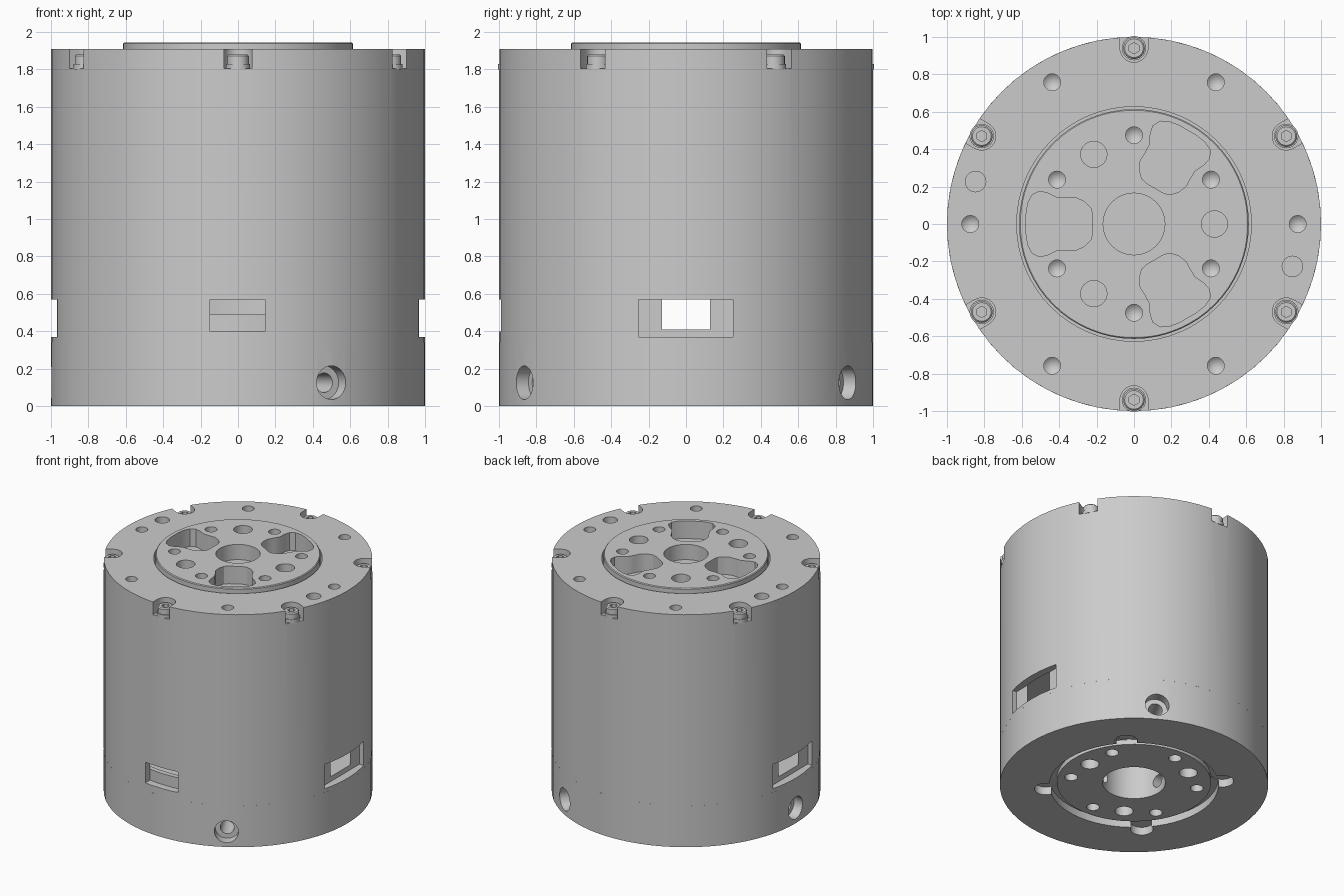
import bpy, bmesh
from math import cos, sin, pi, radians
from mathutils import Matrix, Vector

if "Cube" in bpy.data.objects:
    bpy.data.objects.remove(bpy.data.objects["Cube"], do_unlink=True)

GREY = (0.6, 0.6, 0.6, 1)
metal = bpy.data.materials.new("plain grey metal")
metal.use_nodes = True
metal.diffuse_color = GREY
metal.node_tree.nodes["Principled BSDF"].inputs["Base Color"].default_value = GREY

TOP = 1.91      # housing top
FLANGE = 1.945  # output flange top
SEAM = 0.34     # joint between base and housing


def make(name, bm, matrix=None):
    bmesh.ops.recalc_face_normals(bm, faces=bm.faces)
    mesh = bpy.data.meshes.new(name)
    bm.to_mesh(mesh)
    bm.free()
    mesh.materials.append(metal)
    obj = bpy.data.objects.new(name, mesh)
    bpy.context.collection.objects.link(obj)
    if matrix:
        mesh.transform(matrix)
    return obj


def lathe(name, profile, segs=32, matrix=None, closed=False):
    """Revolve (radius, height) points about z into a solid."""
    bm = bmesh.new()
    rings = []
    for r, z in profile:
        n = segs if r > 0 else 1
        rings.append([bm.verts.new((r * cos(2 * pi * i / segs), r * sin(2 * pi * i / segs), z))
                      for i in range(n)])
    pairs = list(zip(rings, rings[1:]))
    if closed:
        pairs.append((rings[-1], rings[0]))
    for a, b in pairs:
        for i in range(segs):
            j = (i + 1) % segs
            quad = [a[i % len(a)], a[j % len(a)], b[j % len(b)], b[i % len(b)]]
            bm.faces.new(list(dict.fromkeys(quad)))
    if not closed:
        for ring in (rings[0], rings[-1]):
            if len(ring) > 1:
                bm.faces.new(ring)
    return make(name, bm, matrix)


def rod(name, r, z0, z1, segs=32, matrix=None):
    return lathe(name, [(r, z0), (r, z1)], segs, matrix)


def prism(name, points, z0, z1, matrix=None):
    bm = bmesh.new()
    face = bm.faces.new([bm.verts.new((x, y, z0)) for x, y in points])
    up = bmesh.ops.extrude_face_region(bm, geom=[face])["geom"]
    bmesh.ops.translate(bm, vec=(0, 0, z1 - z0),
                        verts=[v for v in up if isinstance(v, bmesh.types.BMVert)])
    return make(name, bm, matrix)


def box(name, x0, x1, y0, y1, z0, z1):
    return prism(name, [(x0, y0), (x1, y0), (x1, y1), (x0, y1)], z0, z1)


def turn(deg):
    return Matrix.Rotation(radians(deg), 4, 'Z')


def at(r, deg):
    return turn(deg) @ Matrix.Translation((r, 0, 0))


def cut(target, cutters):
    for c in cutters:
        c.hide_render = True
        mod = target.modifiers.new("cut", 'BOOLEAN')
        mod.operation = 'DIFFERENCE'
        mod.solver = 'EXACT'
        mod.object = c
        bpy.context.view_layer.objects.active = target
        bpy.ops.object.modifier_apply(modifier=mod.name)
        bpy.data.objects.remove(c, do_unlink=True)


def drill(r, deg, z):
    """Blind screw hole with a conical bottom."""
    return lathe("drill", [(0, z - 0.1), (0.045, z - 0.06), (0.045, z + 0.1)], 24, at(r, deg))


parts = []

# Housing: hollow behind the windows, flange seat on top
housing = rod("housing", 1, SEAM, TOP, 64)
cut(housing, [rod("cavity", 0.94, 0.41, 0.8, 64),
              rod("flange_seat", 0.627, 1.65, 2.1, 64),
              box("right_window", 0.93, 1.1, -0.255, 0.25, 0.37, 0.57),
              box("left_window", -1.1, -0.93, -0.255, 0.25, 0.37, 0.57),
              box("front_window", -0.15, 0.145, -1.1, -0.85, 0.4, 0.57)])
# Screw notches open to the outside
notch = [(0.075 * cos(radians(a)), 0.075 * sin(radians(a))) for a in range(90, 271, 15)]
notch += [(0.2, -0.075), (0.2, 0.075)]
cut(housing, [prism("notch", notch, 1.805, 2.1, at(0.94, a)) for a in range(30, 390, 60)])
cut(housing, [drill(0.875, a, TOP) for a in range(0, 360, 60)])
cut(housing, [rod("dowel_hole", 0.055, 1.8, 2.1, 24, at(0.877, a)) for a in (165, -15)])
parts.append(housing)

# Locating lip inside the housing, open at the side windows
lip = lathe("inner_lip", [(0.9, 0.4), (0.94, 0.4), (0.94, 0.49), (0.9, 0.49)], 64, closed=True)
cut(lip, [box("lip_gap", -1.1, 1.1, -0.27, 0.225, 0.3, 0.6)])
parts.append(lip)

# Output flange with pockets and holes
flange = lathe("output_flange", [(0.614, 1.65), (0.614, FLANGE - 0.006), (0.608, FLANGE)], 64)
half = [(0.577, 0.05), (0.568, 0.11), (0.545, 0.155), (0.505, 0.175), (0.46, 0.165),
        (0.41, 0.14), (0.36, 0.138), (0.31, 0.14), (0.265, 0.12), (0.23, 0.085), (0.222, 0.05)]
pocket = half + [(x, -y) for x, y in reversed(half)]
cut(flange, [prism("pocket", pocket, 1.8, 2.1, turn(a)) for a in (60, 180, 300)])
cut(flange, [rod("centre_hole", 0.165, 1.82, 2.1, 48)])
cut(flange, [rod("pin_hole", 0.07, 1.82, 2.1, 32, at(0.43, a)) for a in (0, 120, 240)])
cut(flange, [drill(0.475, a, FLANGE) for a in range(30, 390, 60)])
parts.append(flange)

# Socket screws in the notches
for k in range(6):
    place = at(0.94, 30 + 60 * k)
    screw = lathe(f"socket_screw_{k + 1}",
                  [(0.065, 1.8), (0.065, 1.83), (0.058, 1.83), (0.058, 1.872), (0.05, 1.88)], 24, place)
    cut(screw, [rod("hex_socket", 0.03, 1.85, 2, 6, place)])
    parts.append(screw)

# Base: inset plate, ring groove, rim scallops, bore and holes
base = rod("base", 1, 0, SEAM, 72)
cut(base, [rod("plate_inset", 0.6, -0.1, 0.02, 64),
           lathe("ring_groove", [(0.575, -0.1), (0.63, -0.1), (0.63, 0.06), (0.575, 0.06)], 64, closed=True),
           rod("bore", 0.235, -0.1, 0.3, 48)])
cut(base, [rod("scallop", 0.085, -0.1, 0.065, 32, at(0.66, a)) for a in range(45, 405, 90)])
cut(base, [rod("pin_hole", 0.068, -0.1, 0.2, 32, at(0.43, a)) for a in (0, 120, 240)])
cut(base, [rod("bolt_hole", 0.048, -0.1, 0.2, 24, at(0.475, a)) for a in range(30, 390, 60)])
# Counterbored radial holes reaching the bore
for a in (60, 180, 300):
    aim = Matrix.Translation(Vector((0, 0, 0.125))) @ turn(a) @ Matrix.Rotation(pi / 2, 4, 'Y')
    cut(base, [lathe("radial_hole", [(0.052, 0.2), (0.052, 0.92), (0.09, 0.92), (0.09, 1.1)], 32, aim)])
parts.append(base)

# Smooth curved walls, crisp edges
bpy.ops.object.select_all(action='DESELECT')
for p in parts:
    p.select_set(True)
bpy.context.view_layer.objects.active = base
bpy.ops.object.shade_smooth_by_angle(angle=radians(30))
